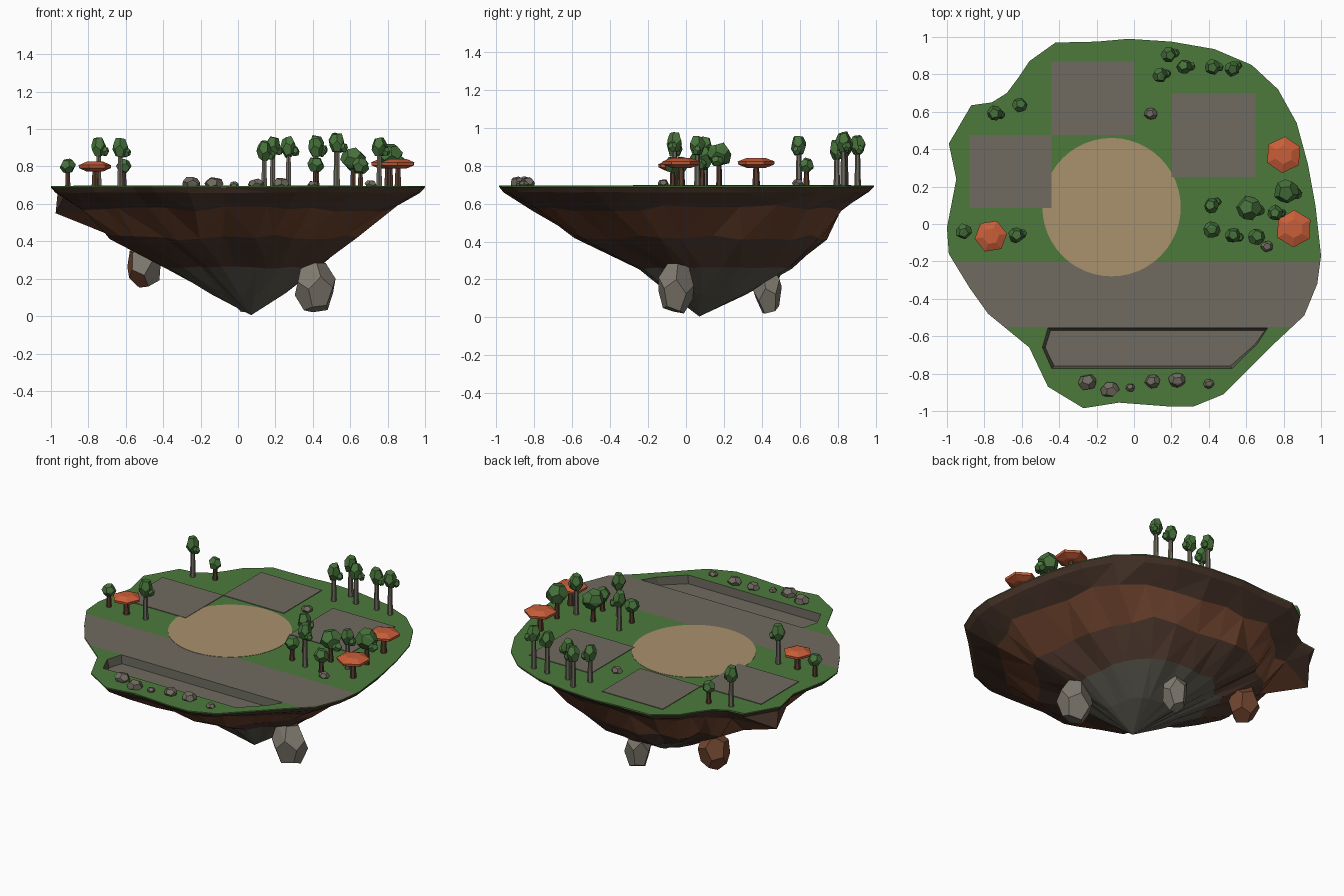
import bpy, bmesh, math, random
from mathutils import Matrix

random.seed(7)
if "Cube" in bpy.data.objects:
    bpy.data.objects.remove(bpy.data.objects["Cube"])

TOP = 0.695


def material(name, *rgb):
    m = bpy.data.materials.new(name)
    m.use_nodes = True
    m.diffuse_color = (*rgb, 1)
    m.node_tree.nodes["Principled BSDF"].inputs["Base Color"].default_value = (*rgb, 1)
    return m


GRASS = material("grass_green", 0.073, 0.195, 0.046)
STONE = material("stone_grey", 0.163, 0.147, 0.115)
SAND = material("sand_tan", 0.4, 0.285, 0.155)
ORANGE = material("cap_orange", 0.58, 0.11, 0.04)
LEAF = material("leaf_green", 0.063, 0.17, 0.044)
SOIL = material("dark_soil", 0.085, 0.045, 0.03)
CLAY = material("red_clay", 0.17, 0.062, 0.03)
ROCK = material("deep_rock", 0.108, 0.103, 0.08)
PALE = material("pale_rock", 0.215, 0.195, 0.16)
BARK = material("brown_bark", 0.1, 0.046, 0.026)


def finish(name, bm, *mats):
    bmesh.ops.recalc_face_normals(bm, faces=bm.faces)
    mesh = bpy.data.meshes.new(name)
    bm.to_mesh(mesh)
    bm.free()
    for m in mats:
        mesh.materials.append(m)
    ob = bpy.data.objects.new(name, mesh)
    bpy.context.collection.objects.link(ob)
    return ob


def loft(bm, rings, mats):
    """Bridge vertex rings; each band gets its material index."""
    n = len(rings[0])
    for lower, upper, mat in zip(rings, rings[1:], mats):
        for i in range(n):
            j = (i + 1) % n
            bm.faces.new((lower[i], lower[j], upper[j], upper[i])).material_index = mat


def ring(bm, points, z):
    return [bm.verts.new((x, y, z)) for x, y in points]


def loop_edges(bm, verts):
    return [bm.edges.new((v, verts[i - 1])) for i, v in enumerate(verts)]


def plate(name, points, top, mat):
    bm = bmesh.new()
    rings = [ring(bm, points, TOP - 0.002), ring(bm, points, top)]
    loft(bm, rings, [0])
    bm.faces.new(rings[1])
    return finish(name, bm, mat)


def nugget(bm, center, size, mat=0, jitter=0.1):
    """Rough twelve-sided lump made from the dual of an icosahedron."""
    ico = bmesh.new()
    bmesh.ops.create_icosphere(ico, subdivisions=1, radius=1)
    turn = Matrix.Rotation(random.uniform(0, 6), 3, 'Z') @ Matrix.Rotation(random.uniform(-0.4, 0.4), 3, 'X')
    tmp = bmesh.new()
    for f in ico.faces:
        p = turn @ f.calc_center_median().normalized() * random.uniform(1 - jitter, 1 + jitter / 2)
        tmp.verts.new([c + s * q for c, s, q in zip(center, size, p)])
    ico.free()
    bmesh.ops.convex_hull(tmp, input=tmp.verts)
    bmesh.ops.dissolve_limit(tmp, angle_limit=0.2, verts=tmp.verts, edges=tmp.edges)
    bmesh.ops.recalc_face_normals(tmp, faces=tmp.faces)
    copies = {v: bm.verts.new(v.co) for v in tmp.verts}
    for f in tmp.faces:
        bm.faces.new([copies[v] for v in f.verts]).material_index = mat
    tmp.free()


def stem(bm, x, y, height, r):
    bmesh.ops.create_cone(bm, cap_ends=True, segments=6, radius1=r, radius2=r * 0.7, depth=height,
                          matrix=Matrix.Translation((x, y, TOP + height / 2)))


OUTLINE = [(1, -.17), (.97, .1), (.93, .32), (.87, .54), (.77, .72), (.63, .85), (.43, .935), (.2, .975),
           (-.03, .99), (-.2, .975), (-.42, .97), (-.56, .87), (-.62, .78), (-.68, .7), (-.76, .65),
           (-.87, .635), (-.99, .43), (-.95, .24), (-1, -.02), (-.99, -.16), (-.88, -.34), (-.78, -.48),
           (-.56, -.66), (-.46, -.87), (-.27, -.985), (-.08, -.955), (.18, -.975), (.32, -.975), (.48, -.91),
           (.64, -.75), (.76, -.63), (.91, -.49), (.98, -.32)]
BASIN = [(-.46, -.555), (.715, -.555), (.66, -.64), (.525, -.772), (-.44, -.772), (-.49, -.66)]

# Ground with the paved road band and an opening for the basin
bm = bmesh.new()
edges = loop_edges(bm, ring(bm, OUTLINE, TOP)) + loop_edges(bm, ring(bm, BASIN, TOP))
bmesh.ops.triangle_fill(bm, edges=edges, use_beauty=True, normal=(0, 0, 1))
for y in (-0.2, -0.552):
    bmesh.ops.bisect_plane(bm, geom=bm.verts[:] + bm.edges[:] + bm.faces[:],
                           plane_co=(0, y, 0), plane_no=(0, 1, 0))
for f in bm.faces:
    f.material_index = int(-0.552 < f.calc_center_median().y < -0.2)
ground = finish("ground", bm, GRASS, STONE)
if ground.data.polygons[0].normal.z < 0:
    ground.data.flip_normals()

# Sunken basin with darker walls
bm = bmesh.new()
inner = [(x * 0.975 + 0.003, y * 0.88 - 0.08) for x, y in BASIN]
rings = [ring(bm, BASIN, TOP), ring(bm, inner, TOP - 0.05)]
loft(bm, rings, [1])
bm.faces.new(rings[1])
basin = finish("basin", bm, STONE, ROCK)
if basin.data.polygons[-1].normal.z < 0:
    basin.data.flip_normals()

# Tapering underside: grass lip, soil, clay, soil, rock
bm = bmesh.new()
rings = [ring(bm, OUTLINE, TOP), ring(bm, OUTLINE, TOP - 0.007)]
for z, s, cx, cy, jit in ((.66, .975, 0, 0, .006), (.575, .84, 0, .025, .035), (.42, .67, -.03, .08, .03),
                          (.26, .41, .025, .15, .012), (.12, .2, .055, .12, .008)):
    pts = []
    for x, y in OUTLINE:
        k, dz = s + random.uniform(-jit, jit * 0.6), random.uniform(-jit, jit) * 0.5
        if z == .575 and x < -.9 and y > .3:
            k, dz = 0.985, -0.025
        pts.append(bm.verts.new((x * k + cx, y * k + cy, z + dz)))
    rings.append(pts)
loft(bm, rings, [0, 1, 1, 2, 1, 3])
tip = bm.verts.new((.07, .07, 0.005))
for i, v in enumerate(rings[-1]):
    bm.faces.new((v, rings[-1][i - 1], tip)).material_index = 3
bmesh.ops.triangulate(bm, faces=bm.faces)
finish("underside", bm, GRASS, SOIL, CLAY, ROCK)

# Hanging boulders, the right-hand one mostly clay
for i, (x, y, z, sx, sy, sz) in enumerate(((.41, -.055, .155, .118, .1, .155), (.045, .43, .15, .085, .08, .15),
                                           (-.5, .42, .27, .1, .1, .13))):
    bm = bmesh.new()
    nugget(bm, (x, y, z), (sx, sy, sz), 0, 0.07)
    bm.normal_update()
    for f in bm.faces:
        clay_side = i == 2 and (f.normal.y > 0.1 or f.normal.x < -0.4)
        f.material_index = int(clay_side or f.calc_center_median().z > z + sz * 0.7)
    finish("hanging_boulder", bm, PALE, CLAY)

# Round sand court, with the paved pads lying over its edge
plate("sand_court", [(-.12 + .37 * math.cos(a * math.tau / 48), .09 + .37 * math.sin(a * math.tau / 48))
                     for a in range(48)], TOP + 0.002, SAND)
for x0, y0, x1, y1 in ((-.44, .475, 0, .87), (.2, .25, .65, .7), (-.88, .085, -.44, .475)):
    plate("paved_pad", [(x0, y0), (x1, y0), (x1, y1), (x0, y1)], TOP + 0.004, STONE)

# Tall trees: slim grey trunk, upright crown and a small side tuft
for x, y, top in ((-.745, .595, .965), (-.63, -.06, .96), (.185, .905, .97), (.14, .795, .945), (.27, .84, .965),
                  (.42, .84, .975), (.525, .83, .985), (.415, .1, .96), (.53, -.06, .985), (.755, .06, .965)):
    bm = bmesh.new()
    stem(bm, x, y, top - TOP - 0.06, 0.017)
    nugget(bm, (x, y, top - .06), (.043, .043, .062), 1)
    a = random.uniform(-0.6, 0.6)
    nugget(bm, (x + .035 * math.cos(a), y + .035 * math.sin(a), top - .085), (.025, .025, .028), 1)
    finish("tall_tree", bm, STONE, LEAF)

# Round trees: short brown trunk and ball crown
for x, y, top, r in ((-.91, -.04, .845, .043), (-.61, .635, .845, .043), (.415, -.03, .855, .047),
                     (.655, -.07, .85, .048), (.615, .085, .91, .068), (.815, .175, .93, .07)):
    bm = bmesh.new()
    stem(bm, x, y, top - TOP - r, 0.016)
    nugget(bm, (x, y, top - r), (r, r, r), 1)
    if r > 0.06:
        nugget(bm, (x + .05, y - .01, top - r * 1.5), (.035, .035, .032), 1)
    finish("round_tree", bm, BARK, LEAF)

# Flat six-sided orange canopies
for x, y, z, r, turn in ((-.765, -.065, .797, .088, .15), (.8, .37, .812, .098, .45), (.855, -.025, .812, .1, .5)):
    bm = bmesh.new()
    stem(bm, x, y, z - TOP, 0.02)
    rings = []
    for k, dz in ((.5, -.024), (.97, -.006), (1, .01), (.5, .029)):
        rings.append(ring(bm, [(x + r * k * math.cos(turn + a * math.tau / 6),
                                y + r * k * math.sin(turn + a * math.tau / 6)) for a in range(6)], z + dz))
    loft(bm, rings, [1, 1, 1])
    for cap in (rings[0], rings[-1]):
        bm.faces.new(cap).material_index = 1
    finish("orange_canopy_tree", bm, BARK, ORANGE)

# Scattered stones
for x, y, r in ((-.25, -.845, .052), (-.13, -.885, .052), (-.02, -.875, .027), (.1, -.84, .044),
                (.23, -.835, .048), (.4, -.855, .03), (.09, .59, .037), (.71, -.12, .035)):
    bm = bmesh.new()
    nugget(bm, (x, y, TOP + r * 0.25), (r, r * 0.87, r * 0.74))
    finish("stone", bm, STONE)
